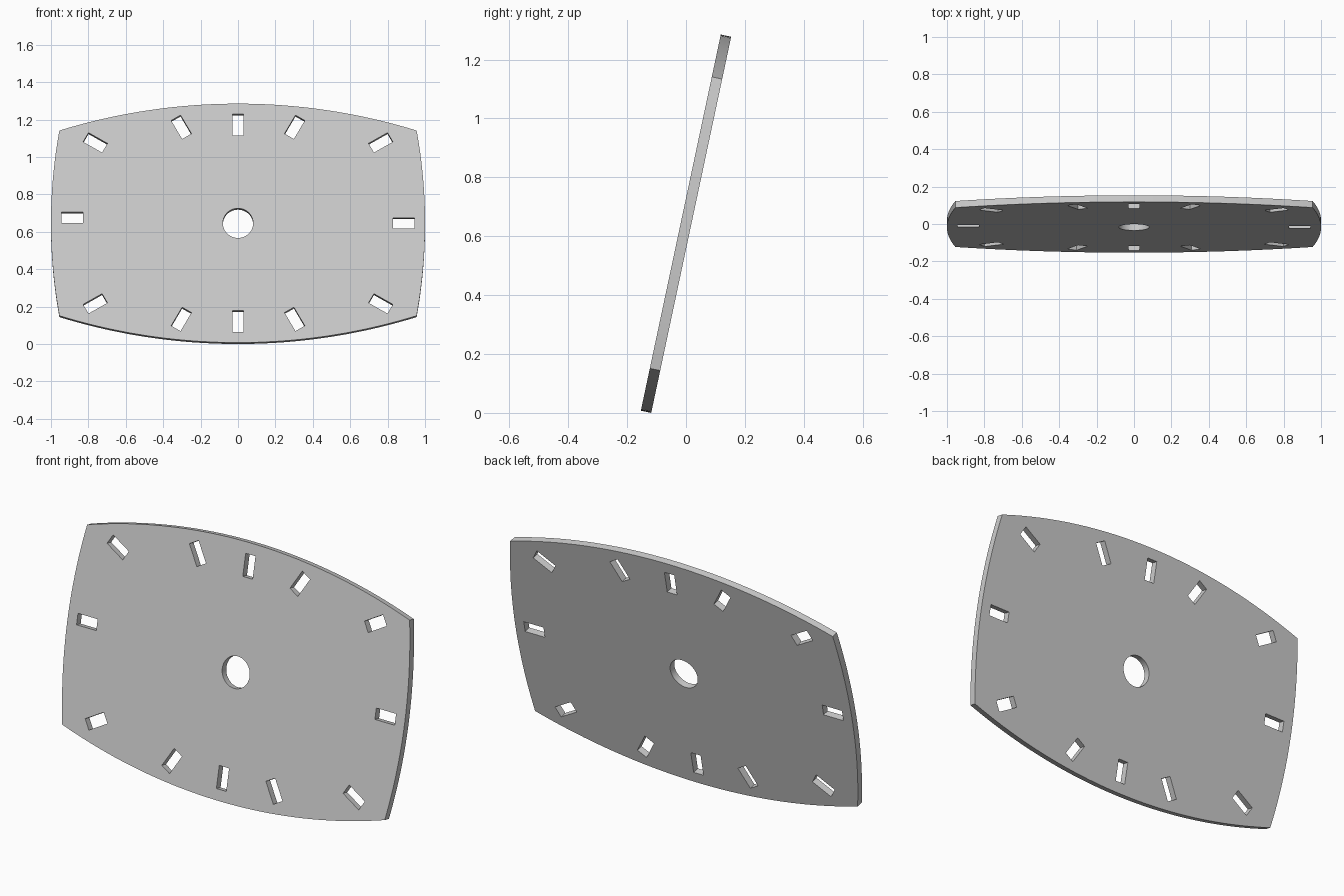
import bpy, bmesh, math
from mathutils import Matrix, Vector

cube = bpy.data.objects.get("Cube")
if cube:
    bpy.data.objects.remove(cube, do_unlink=True)

THICK = 0.036
TILT = math.radians(12)
CORNER_X, CORNER_Z = 0.955, 0.506
HALF_W, HALF_H = 1.0, 0.653


def bulge(half_chord, base, peak, steps):
    """Circular arc over a chord: (along, out) pairs, last point left off."""
    rise = peak - base
    radius = (half_chord ** 2 + rise ** 2) / (2 * rise)
    sweep = math.asin(half_chord / radius)
    for i in range(steps):
        a = -sweep + 2 * sweep * i / steps
        yield radius * math.sin(a), peak - radius + radius * math.cos(a)


def add_prism(bm, points, depth):
    """Extrude an outline in the XZ plane along y, centred on y = 0."""
    front = bm.faces.new([bm.verts.new((x, -depth / 2, z)) for x, z in points])
    ext = bmesh.ops.extrude_face_region(bm, geom=[front])
    moved = [v for v in ext["geom"] if isinstance(v, bmesh.types.BMVert)]
    bmesh.ops.translate(bm, verts=moved, vec=(0, depth, 0))


def finish(bm, name):
    bmesh.ops.recalc_face_normals(bm, faces=bm.faces)
    mesh = bpy.data.meshes.new(name)
    bm.to_mesh(mesh)
    bm.free()
    obj = bpy.data.objects.new(name, mesh)
    bpy.context.collection.objects.link(obj)
    return obj


# Plate outline: four bowed sides
top = [(a, o) for a, o in bulge(CORNER_X, CORNER_Z, HALF_H, 40)]
right = [(o, -a) for a, o in bulge(CORNER_Z, CORNER_X, HALF_W, 24)]
half = top + right
bm = bmesh.new()
add_prism(bm, half + [(-x, -z) for x, z in half], THICK)
plate = finish(bm, "dial_plate")

# Cutters: hour slots and centre hole
bm = bmesh.new()


def add_slot(x, z, degrees, length=0.117, width=0.058):
    rot = Matrix.Rotation(math.radians(degrees), 2)
    corners = [(-1, -1), (1, -1), (1, 1), (-1, 1)]
    pts = [rot @ Vector((sx * length / 2, sz * width / 2)) for sx, sz in corners]
    add_prism(bm, [(x + p.x, z + p.y) for p in pts], 0.2)


for sz in (1, -1):
    add_slot(0, sz * 0.537, 90)
    for sx in (1, -1):
        add_slot(sx * 0.303, sz * 0.525, sx * sz * 60)
        add_slot(sx * 0.763, sz * 0.44, sx * sz * 30)
add_slot(0.886, 0, 0)
add_slot(-0.886, 0.031, 0)
ring = [2 * math.pi * i / 48 for i in range(48)]
add_prism(bm, [(0.081 * math.cos(a), 0.081 * math.sin(a)) for a in ring], 0.2)
cutter = finish(bm, "slot_cutter")
cutter.hide_render = True

# Cut the plate and drop the cutter
mod = plate.modifiers.new("slots", "BOOLEAN")
mod.operation = "DIFFERENCE"
mod.solver = "EXACT"
mod.object = cutter
bpy.context.view_layer.update()
graph = bpy.context.evaluated_depsgraph_get()
cut_mesh = bpy.data.meshes.new_from_object(plate.evaluated_get(graph))
plate.modifiers.clear()
plate.data = cut_mesh
bpy.data.objects.remove(cutter, do_unlink=True)

# Colour
grey = bpy.data.materials.new("plain grey")
grey.use_nodes = True
colour = (0.6, 0.6, 0.6, 1)
grey.diffuse_color = colour
grey.node_tree.nodes["Principled BSDF"].inputs["Base Color"].default_value = colour
plate.data.materials.clear()
plate.data.materials.append(grey)

# Lean back and rest on the ground
plate.data.transform(Matrix.Rotation(-TILT, 4, "X"))
low = min(v.co.z for v in plate.data.vertices)
plate.data.transform(Matrix.Translation((0, 0, -low)))

bpy.ops.object.select_all(action="DESELECT")
plate.select_set(True)
bpy.context.view_layer.objects.active = plate
bpy.ops.object.shade_smooth_by_angle(angle=math.radians(30))
